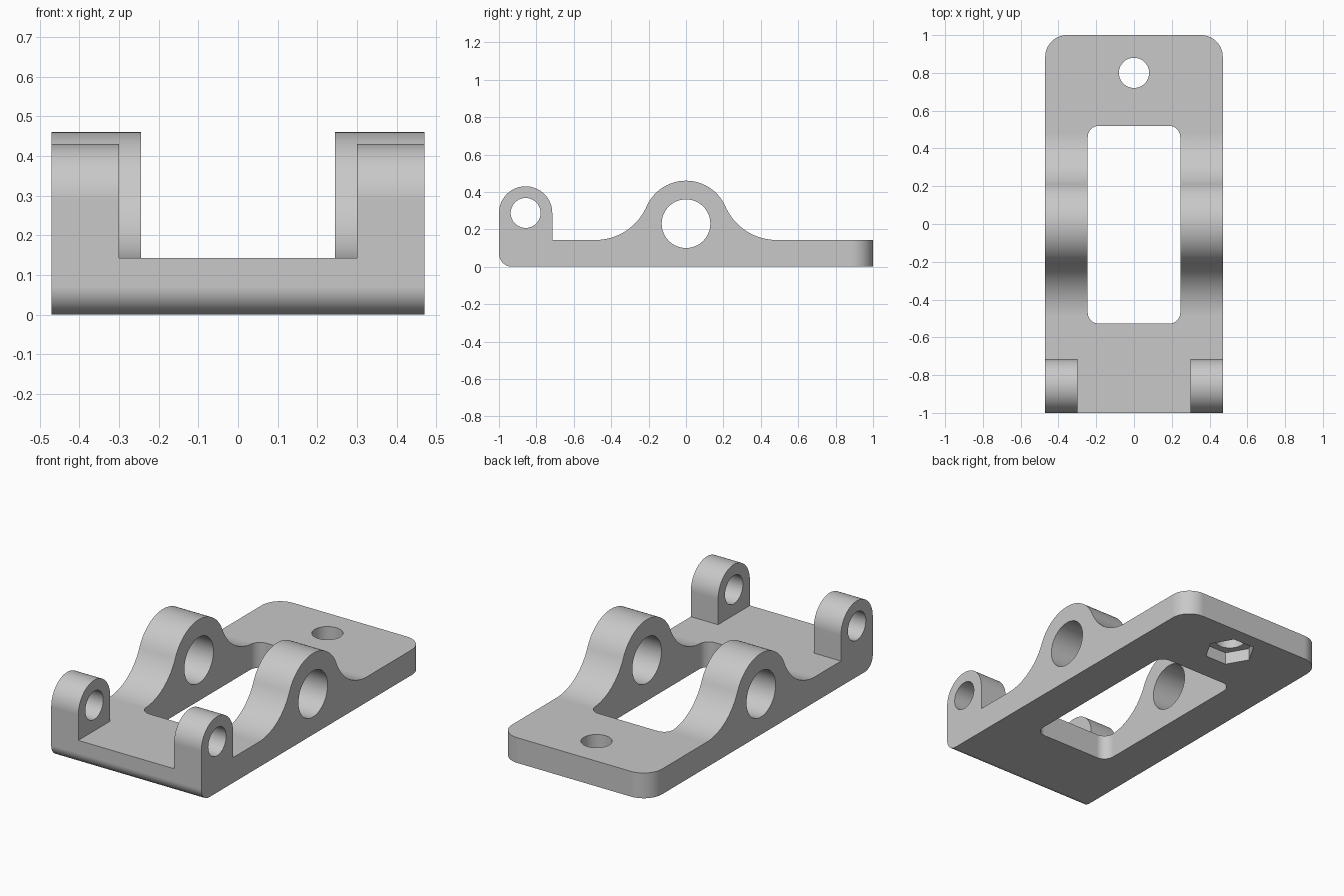
import bpy, bmesh
from math import sin, cos, pi, sqrt, atan2, radians

cube = bpy.data.objects.get("Cube")
if cube:
    bpy.data.objects.remove(cube)

grey = bpy.data.materials.new("plain grey")
grey.use_nodes = True
COLOUR = (0.58, 0.58, 0.58, 1)
grey.diffuse_color = COLOUR
grey.node_tree.nodes["Principled BSDF"].inputs["Base Color"].default_value = COLOUR

HALF_W, PLATE = 0.47, 0.143
HUMP_Z, HUMP_R, FILLET = 0.23, 0.23, 0.30
LUG_Y, LUG_Z, LUG_R = -0.8575, 0.2875, 0.1425


def arc(cx, cy, r, a0, a1, n=24):
    """Points along an arc from angle a0 to a1."""
    return [(cx + r * cos(a0 + (a1 - a0) * i / n),
             cy + r * sin(a0 + (a1 - a0) * i / n)) for i in range(n + 1)]


def circle(cx, cy, r, n=64):
    return arc(cx, cy, r, 0, 2 * pi, n)[:-1]


def prism(name, outline, axis, lo, hi):
    """Extrude a closed outline along x (outline in y, z) or z (outline in x, y)."""
    def place(p, h):
        return (h, *p) if axis == "x" else (*p, h)
    bm = bmesh.new()
    face = bm.faces.new([bm.verts.new(place(p, lo)) for p in outline])
    ext = bmesh.ops.extrude_face_region(bm, geom=[face])["geom"]
    for v in ext:
        if isinstance(v, bmesh.types.BMVert):
            v.co["xyz".index(axis)] = hi
    bmesh.ops.recalc_face_normals(bm, faces=bm.faces)
    mesh = bpy.data.meshes.new(name)
    bm.to_mesh(mesh)
    bm.free()
    mesh.materials.append(grey)
    obj = bpy.data.objects.new(name, mesh)
    bpy.context.collection.objects.link(obj)
    return obj


# Side profile: rounded front foot, plate, arched bearing hump, hinge lug
fy = sqrt((HUMP_R + FILLET) ** 2 - (PLATE + FILLET - HUMP_Z) ** 2)
fz = PLATE + FILLET
meet = atan2(fz - HUMP_Z, fy)
profile = [(1, 0), (1, PLATE)]
profile += arc(fy, fz, FILLET, -pi / 2, -pi + meet)
profile += arc(0, HUMP_Z, HUMP_R, meet, pi - meet, 40)[1:]
profile += arc(-fy, fz, FILLET, -meet, -pi / 2)[1:]
profile += [(LUG_Y + LUG_R, PLATE)]
profile += arc(LUG_Y, LUG_Z, LUG_R, 0, pi, 32)
profile += arc(-0.93, 0.07, 0.07, pi, 1.5 * pi, 12)
bracket = prism("bracket", profile, "x", -HALF_W, HALF_W)

# Rounded rear corners
bm = bmesh.new()
bm.from_mesh(bracket.data)
corners = [e for e in bm.edges if all(v.co.y > 0.99 for v in e.verts)
           and abs(e.verts[0].co.x - e.verts[1].co.x) < 0.01]
bmesh.ops.bevel(bm, geom=corners, offset=0.115, segments=14, profile=0.5, affect="EDGES")
bm.to_mesh(bracket.data)
bm.free()

# Rounded window outline
wx, wy0, wy1, wr = 0.245, -0.528, 0.52, 0.06
window = (arc(wx - wr, wy1 - wr, wr, 0, pi / 2, 10)
          + arc(wr - wx, wy1 - wr, wr, pi / 2, pi, 10)
          + arc(wr - wx, wy0 + wr, wr, pi, 1.5 * pi, 10)
          + arc(wx - wr, wy0 + wr, wr, 1.5 * pi, 2 * pi, 10))

# Gap between the lugs, window, bores, bolt hole and hexagonal nut pocket
gap = [(-1.2, PLATE), (-0.65, PLATE), (-0.65, 0.8), (-1.2, 0.8)]
cutters = [
    prism("lug_gap_cutter", gap, "x", -0.30, 0.30),
    prism("window_cutter", window, "z", -0.5, 1),
    prism("hump_bore_cutter", circle(0, HUMP_Z, 0.13), "x", -1, 1),
    prism("lug_bore_cutter", circle(LUG_Y, LUG_Z, 0.08), "x", -1, 1),
    prism("bolt_hole_cutter", circle(0, 0.8, 0.08), "z", -0.5, 1),
    prism("nut_pocket_cutter", circle(0, 0.8, 0.135, 6), "z", -0.5, 0.07),
]
bpy.ops.object.select_all(action="DESELECT")
bpy.context.view_layer.objects.active = bracket
bracket.select_set(True)
for cutter in cutters:
    cutter.hide_render = True
    mod = bracket.modifiers.new("cut", "BOOLEAN")
    mod.operation, mod.solver, mod.object = "DIFFERENCE", "EXACT", cutter
    bpy.ops.object.modifier_apply(modifier=mod.name)
    bpy.data.objects.remove(cutter)

# Smooth curves with crisp edges
bpy.ops.object.shade_smooth_by_angle(angle=radians(30))
weighted = bracket.modifiers.new("flat face normals", "WEIGHTED_NORMAL")
weighted.keep_sharp = True
